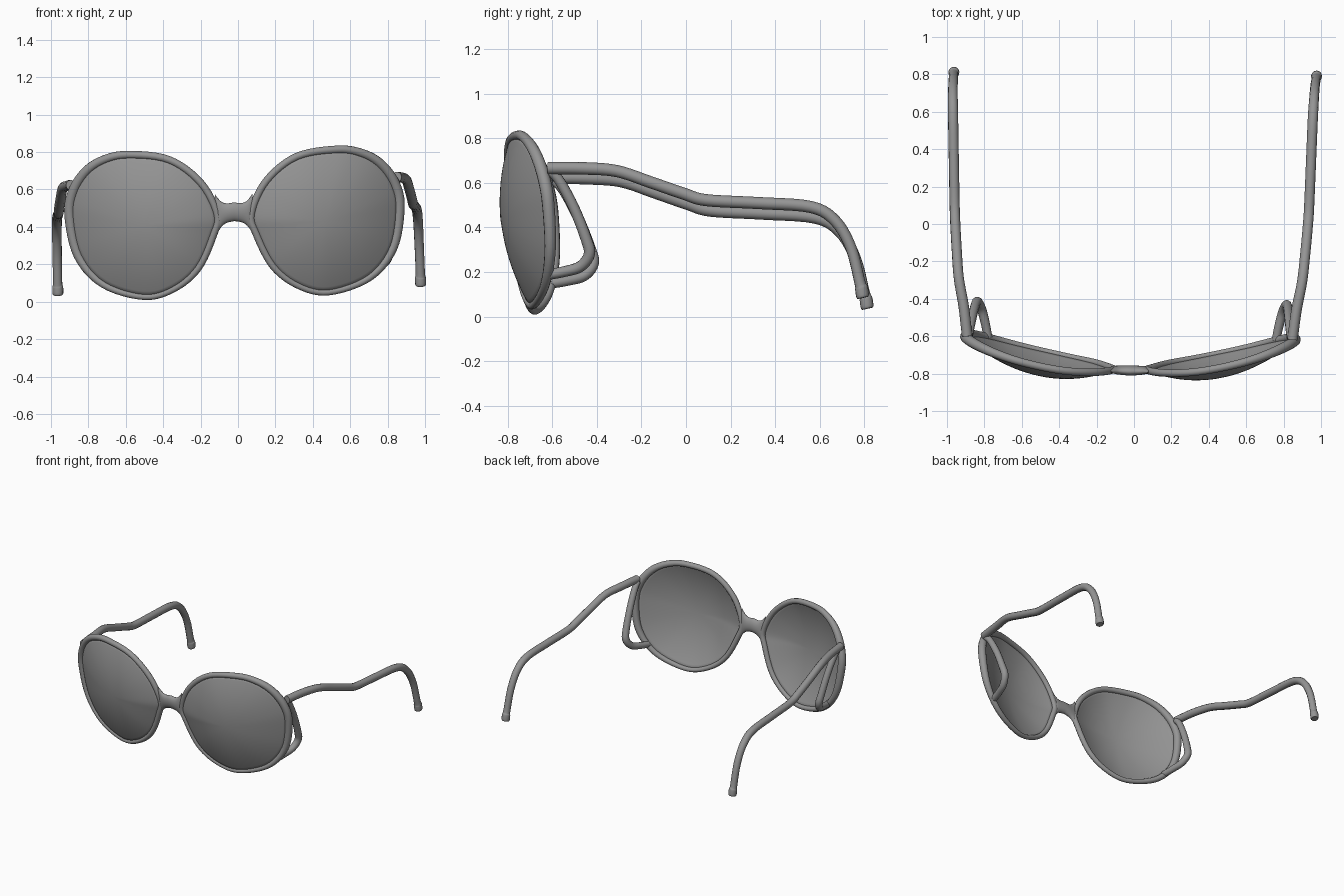
import bpy, bmesh, math
from mathutils import Matrix, Vector

cube = bpy.data.objects.get("Cube")
if cube:
    bpy.data.objects.remove(cube, do_unlink=True)


def make_material(name, value):
    mat = bpy.data.materials.new(name)
    mat.use_nodes = True
    colour = (value, value, value, 1)
    mat.diffuse_color = colour
    mat.node_tree.nodes["Principled BSDF"].inputs["Base Color"].default_value = colour
    return mat


GREY = make_material("mid grey", 0.3)
# The glasses rest slightly askew
POSE = Matrix.Rotation(-0.0105, 4, "Z") @ Matrix.Rotation(-0.025, 4, "Y")


def smooth_path(points, steps, closed=False):
    """Catmull-Rom samples of points of any dimension."""
    pts = [Vector(p) for p in points]
    n = len(pts)

    def at(i):
        return pts[i % n] if closed else pts[max(0, min(n - 1, i))]

    out = []
    for i in range(n if closed else n - 1):
        a, b, c, d = at(i - 1), at(i), at(i + 1), at(i + 2)
        for k in range(steps):
            t = k / steps
            out.append(0.5 * (2 * b + (c - a) * t + (2 * a - 5 * b + 4 * c - d) * t * t
                              + (3 * b - a - 3 * c + d) * t ** 3))
    return out if closed else out + [pts[-1]]


def add_mesh(name, bm):
    bmesh.ops.recalc_face_normals(bm, faces=bm.faces)
    mesh = bpy.data.meshes.new(name)
    bm.to_mesh(mesh)
    bm.free()
    obj = bpy.data.objects.new(name, mesh)
    bpy.context.collection.objects.link(obj)
    mesh.materials.append(GREY)
    mesh.shade_smooth()
    obj.matrix_world = POSE
    return obj


def tube(name, path, closed=False):
    """Round tube along (x, y, z, radius) samples."""
    curve = bpy.data.curves.new(name, "CURVE")
    curve.dimensions = "3D"
    curve.bevel_depth = 1
    curve.bevel_resolution = 4
    curve.use_fill_caps = True
    spline = curve.splines.new("POLY")
    spline.points.add(len(path) - 1)
    spline.use_cyclic_u = closed
    for point, p in zip(spline.points, path):
        point.co = (p[0], p[1], p[2], 1)
        point.radius = p[3]
    curve.materials.append(GREY)
    obj = bpy.data.objects.new(name, curve)
    bpy.context.collection.objects.link(obj)
    obj.matrix_world = POSE
    bpy.ops.object.select_all(action="DESELECT")
    obj.select_set(True)
    bpy.context.view_layer.objects.active = obj
    bpy.ops.object.convert(target="MESH")
    bpy.ops.object.shade_smooth_by_angle(angle=math.radians(50))


def face_y(x, z):
    """Wrapped and tilted surface the rims lie on."""
    return -0.777 + 0.225 * x * x - 0.11 * (z - 0.42)


# Rim outline: x, z, tube radius
RIM = [(.557, .80, .021), (.34, .767, .02), (.175, .64, .02), (.092, .47, .02),
       (.115, .36, .02), (.2, .185, .019), (.33, .078, .017), (.492, .038, .017),
       (.71, .11, .02), (.84, .265, .025), (.882, .48, .028), (.86, .61, .028),
       (.79, .715, .026), (.69, .777, .023)]
# Temple arm and side loop: x, y, z, tube radius
TEMPLE = [(.87, -.61, .645, .028), (.89, -.45, .643, .028), (.918, -.3, .63, .027),
          (.932, -.15, .58, .027), (.943, 0, .528, .027), (.948, .1, .499, .027),
          (.955, .33, .486, .027), (.962, .57, .468, .027), (.966, .68, .405, .026),
          (.968, .75, .285, .025), (.97, .79, .13, .025), (.97, .797, .105, .029),
          (.97, .802, .07, .029), (.97, .804, .06, .024)]
LOOP = [(.86, -.6, .63, .022), (.855, -.56, .59, .023), (.845, -.495, .47, .024),
        (.835, -.44, .33, .025), (.825, -.425, .26, .026), (.805, -.465, .205, .025),
        (.785, -.54, .182, .024), (.77, -.615, .168, .023)]


def lens(name, outline, side):
    """Domed lens filling the rim outline."""
    bm = bmesh.new()
    cx, cz, rings = 0.49, 0.42, 12

    def vert(x, z, r):
        return bm.verts.new((side * x, face_y(x, z) - 0.085 * (1 - r * r), z))

    centre = vert(cx, cz, 0)
    previous = None
    for k in range(1, rings + 1):
        r = k / rings
        ring = [vert(cx + (p[0] - cx) * r, cz + (p[1] - cz) * r, r) for p in outline]
        for i in range(len(ring)):
            j = (i + 1) % len(ring)
            if previous:
                bm.faces.new((previous[i], previous[j], ring[j], ring[i]))
            else:
                bm.faces.new((centre, ring[j], ring[i]))
        previous = ring
    obj = add_mesh(name, bm)
    solid = obj.modifiers.new("thickness", "SOLIDIFY")
    solid.thickness = 0.008
    solid.offset = 0


outline = smooth_path(RIM, 6, closed=True)
for label, s in (("left", 1), ("right", -1)):
    tube(label + "_rim", [(s * x, face_y(x, z), z, r) for x, z, r in outline], closed=True)
    lens(label + "_lens", outline, s)
    for part, points in (("temple", TEMPLE), ("side_loop", LOOP)):
        tube(label + "_" + part, [(s * x, y, z, r) for x, y, z, r in smooth_path(points, 5)])

# Nose bridge: oval sections flaring into both rims (x, half height, half depth)
half = [(0, .05, .026), (.035, .051, .025), (.06, .06, .023), (.08, .08, .02), (.1, .11, .012)]
sections = [(-x, h, d) for x, h, d in half[:0:-1]] + half
bm = bmesh.new()
rings = []
for x, h, d in smooth_path(sections, 3):
    ring = []
    for k in range(20):
        a = math.tau * k / 20
        z = 0.481 - 0.15 * abs(x) + h * math.sin(a)
        ring.append(bm.verts.new((x, face_y(x, z) + d * math.cos(a), z)))
    rings.append(ring)
for a, b in zip(rings, rings[1:]):
    for i in range(20):
        j = (i + 1) % 20
        bm.faces.new((a[i], a[j], b[j], b[i]))
for ring in (rings[0], rings[-1]):
    bm.faces.new(ring)
add_mesh("nose_bridge", bm)
